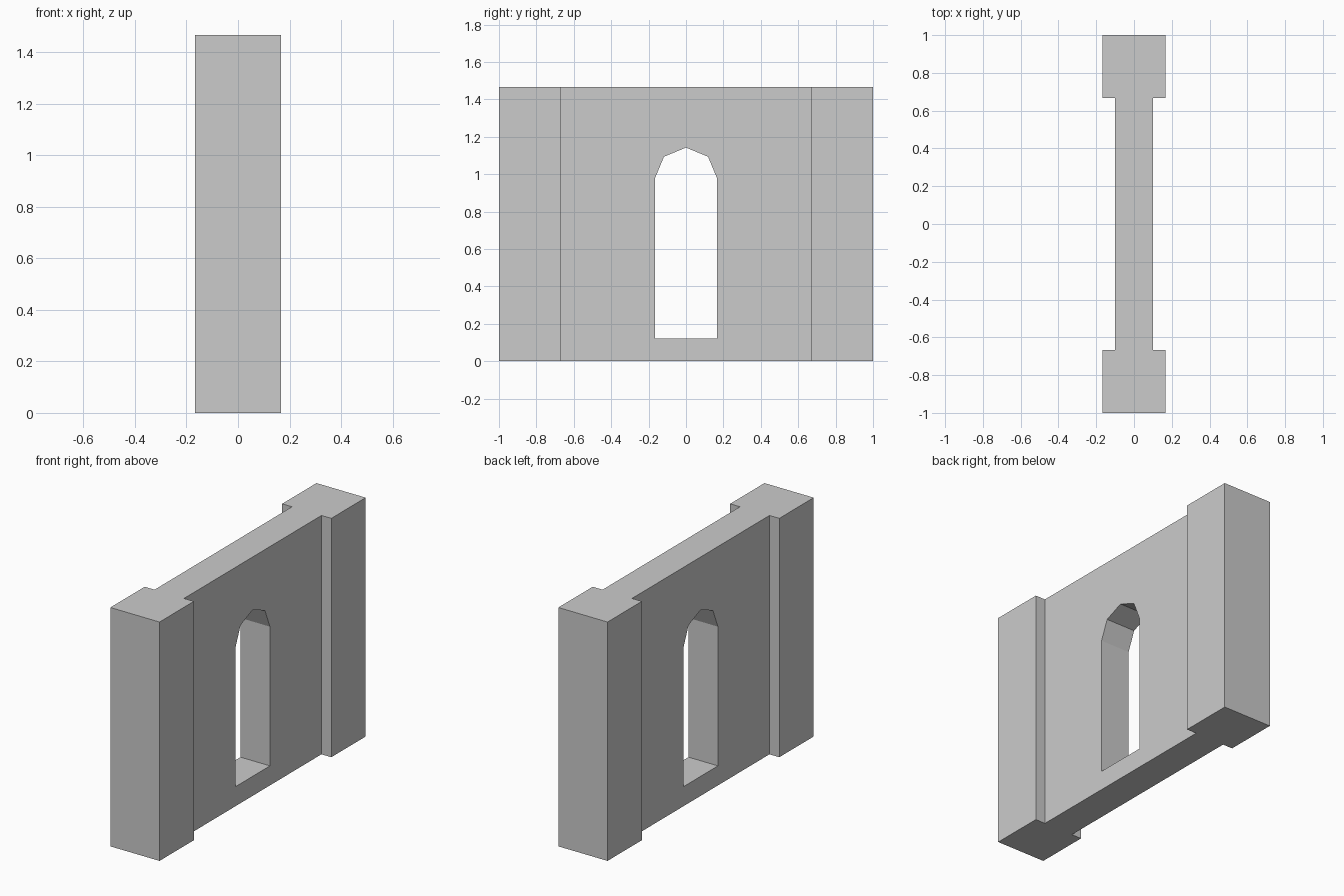
import bpy, bmesh
from math import sin, cos, pi

if "Cube" in bpy.data.objects:
    bpy.data.objects.remove(bpy.data.objects["Cube"])

HEIGHT = 1.467
PIER_X, WALL_X = 0.167, 0.10      # half thicknesses
PIER_Y, WALL_Y = 1.0, 0.667       # outer end and inner edge of the piers
WIN_R, SILL, SPRING = 0.167, 0.12, 0.975


def prism(name, points, offset):
    """Extrude a closed planar outline into a solid object."""
    bm = bmesh.new()
    face = bm.faces.new([bm.verts.new(p) for p in points])
    result = bmesh.ops.extrude_face_region(bm, geom=[face], use_keep_orig=True)
    moved = [g for g in result["geom"] if isinstance(g, bmesh.types.BMVert)]
    bmesh.ops.translate(bm, verts=moved, vec=offset)
    bmesh.ops.recalc_face_normals(bm, faces=bm.faces)
    mesh = bpy.data.meshes.new(name)
    bm.to_mesh(mesh)
    bm.free()
    obj = bpy.data.objects.new(name, mesh)
    bpy.context.collection.objects.link(obj)
    return obj


# Wall with a pier at each end: H-shaped plan, mirrored from one half
half = [(PIER_X, -PIER_Y), (PIER_X, -WALL_Y), (WALL_X, -WALL_Y),
        (WALL_X, WALL_Y), (PIER_X, WALL_Y), (PIER_X, PIER_Y)]
plan = half + [(-x, y) for x, y in reversed(half)]
wall = prism("wall_with_piers", [(x, y, 0) for x, y in plan], (0, 0, HEIGHT))

# Window opening: straight jambs under a four-sided arch
arch = [(WIN_R * cos(i * pi / 4), SPRING + WIN_R * sin(i * pi / 4)) for i in range(5)]
outline = [(-WIN_R, SILL), (WIN_R, SILL)] + arch
cutter = prism("window_cutter", [(-0.3, y, z) for y, z in outline], (0.6, 0, 0))
cutter.hide_render = True

cut = wall.modifiers.new("window_opening", "BOOLEAN")
cut.operation = "DIFFERENCE"
cut.solver = "EXACT"
cut.object = cutter
bpy.context.view_layer.objects.active = wall
bpy.ops.object.modifier_apply(modifier=cut.name)
bpy.data.objects.remove(cutter)
